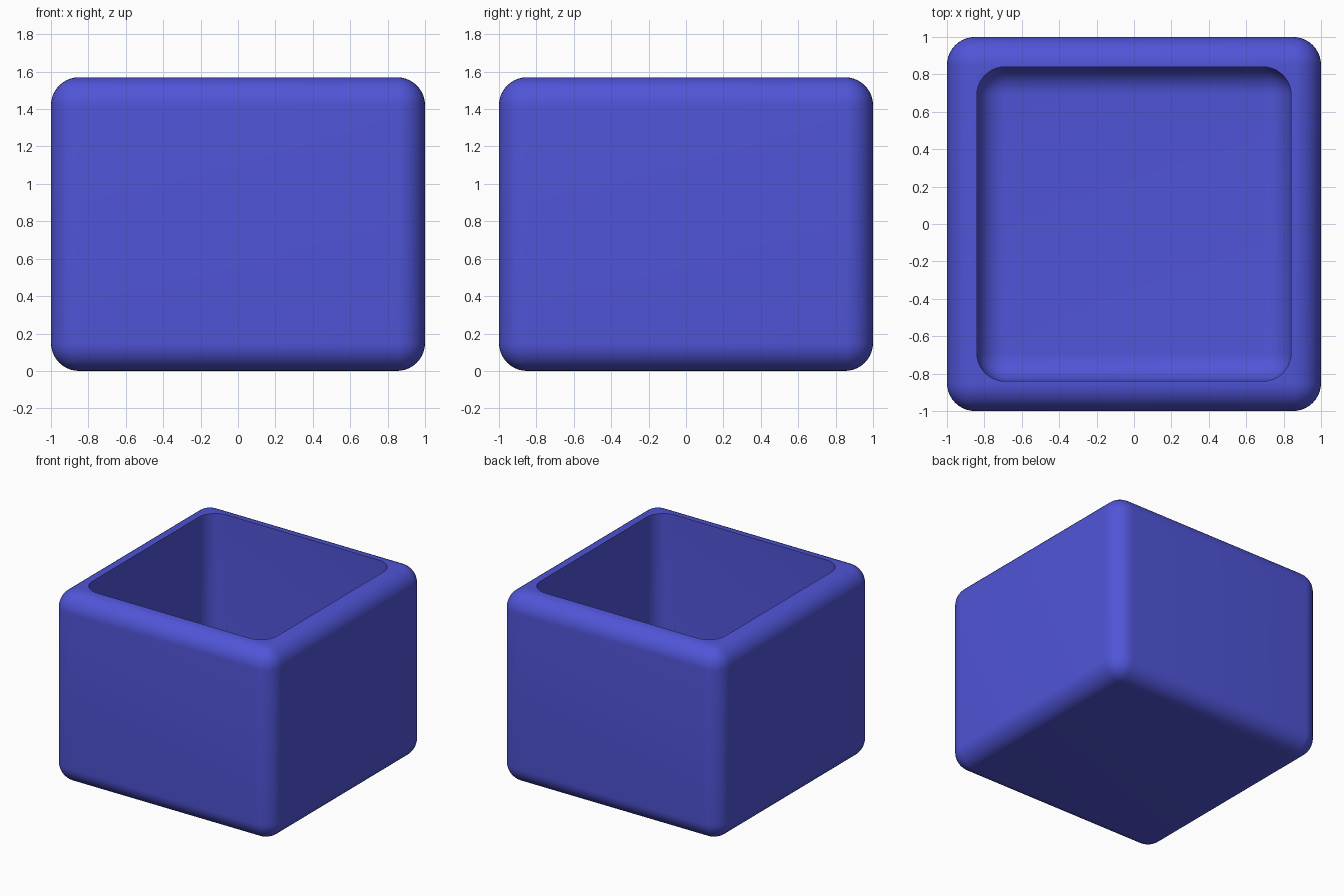
import bpy, bmesh
from mathutils import Vector

if "Cube" in bpy.data.objects:
    bpy.data.objects.remove(bpy.data.objects["Cube"])

HEIGHT, WALL, RADIUS = 1.57, 0.16, 0.15


def rounded_box(name, half, z0, z1, round_top):
    """Square box with rounded edges; the top rim may stay sharp."""
    bm = bmesh.new()
    bmesh.ops.create_cube(bm, size=2)
    for v in bm.verts:
        v.co = Vector((v.co.x * half, v.co.y * half, z1 if v.co.z > 0 else z0))
    edges = [e for e in bm.edges
             if round_top or min(v.co.z for v in e.verts) < z1 - 0.01]
    bmesh.ops.bevel(bm, geom=edges, offset=RADIUS, offset_type='OFFSET',
                    segments=10, profile=0.5, affect='EDGES')
    bmesh.ops.recalc_face_normals(bm, faces=bm.faces)
    mesh = bpy.data.meshes.new(name)
    bm.to_mesh(mesh)
    bm.free()
    obj = bpy.data.objects.new(name, mesh)
    bpy.context.collection.objects.link(obj)
    return obj


# Outer body and the cavity cut from it
box = rounded_box("open_box", 1.0, 0.0, HEIGHT, True)
cavity = rounded_box("cavity_cutter", 1.0 - WALL, WALL, HEIGHT + 0.5, False)
cavity.hide_render = True

cut = box.modifiers.new("hollow", 'BOOLEAN')
cut.operation = 'DIFFERENCE'
cut.solver = 'EXACT'
cut.object = cavity

bpy.context.view_layer.objects.active = box
box.select_set(True)
cavity.select_set(False)
bpy.ops.object.modifier_apply(modifier=cut.name)
bpy.data.objects.remove(cavity)
bpy.ops.object.shade_smooth_by_angle(angle=0.7)

# Blue finish
blue = bpy.data.materials.new("blue")
blue.diffuse_color = (0.08, 0.09, 0.68, 1)
blue.use_nodes = True
blue.node_tree.nodes["Principled BSDF"].inputs["Base Color"].default_value = blue.diffuse_color
box.data.materials.clear()
box.data.materials.append(blue)
